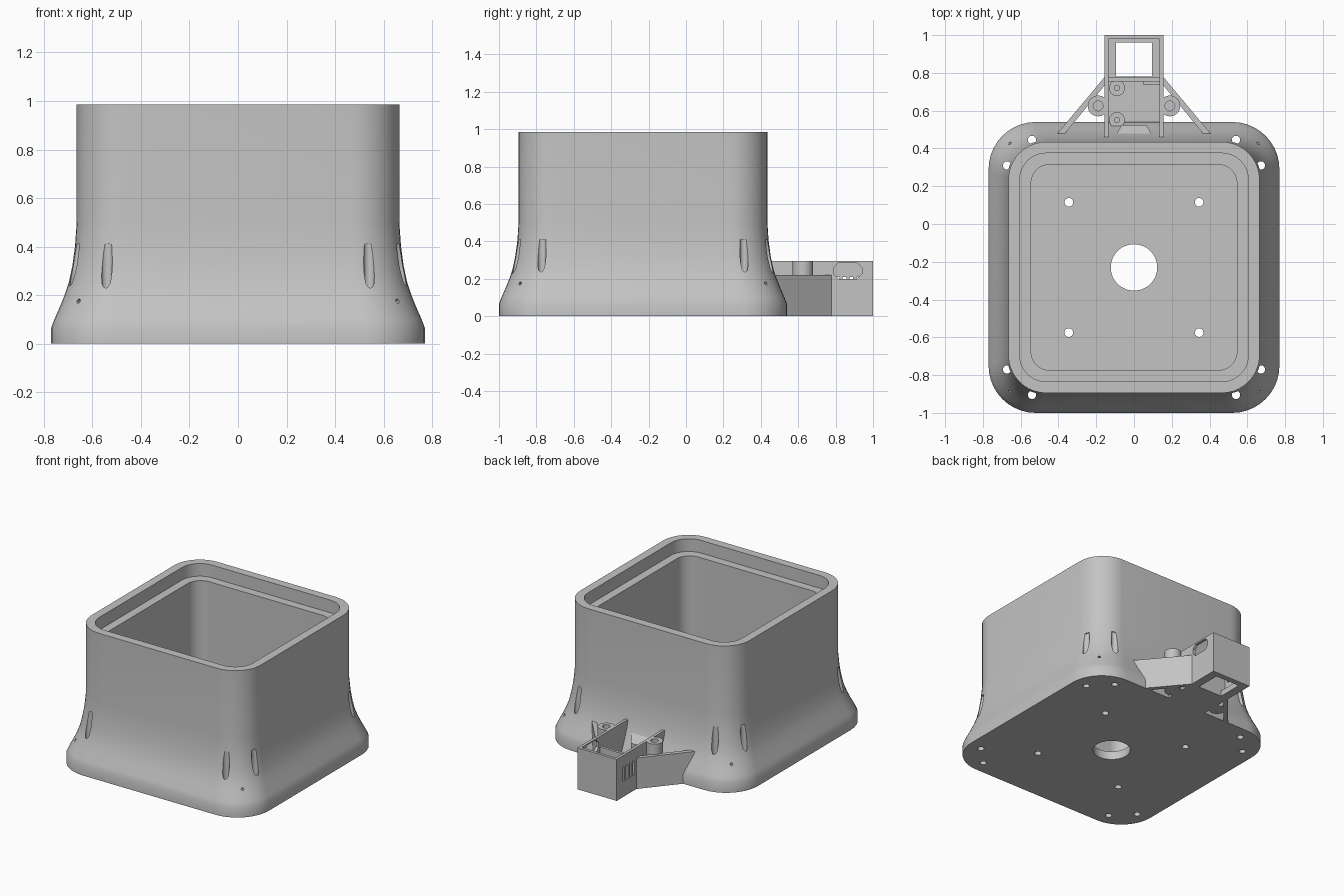
import bpy, bmesh, math
from mathutils import Matrix, Vector

if "Cube" in bpy.data.objects:
    bpy.data.objects.remove(bpy.data.objects["Cube"], do_unlink=True)

CY = -0.23          # y of the housing axis
H = 0.985           # housing height

grey = bpy.data.materials.new("light_grey")
grey.use_nodes = True
grey.diffuse_color = (0.55, 0.55, 0.55, 1)
grey.node_tree.nodes["Principled BSDF"].inputs["Base Color"].default_value = (0.55, 0.55, 0.55, 1)


def finish(name, bm):
    bmesh.ops.recalc_face_normals(bm, faces=bm.faces)
    me = bpy.data.meshes.new(name)
    bm.to_mesh(me)
    bm.free()
    ob = bpy.data.objects.new(name, me)
    bpy.context.collection.objects.link(ob)
    me.materials.append(grey)
    return ob


def smooth(ob):
    bpy.ops.object.select_all(action="DESELECT")
    ob.select_set(True)
    bpy.context.view_layer.objects.active = ob
    bpy.ops.object.shade_smooth_by_angle(angle=math.radians(30))


def box(bm, x, y, z):
    size = Vector((x[1] - x[0], y[1] - y[0], z[1] - z[0]))
    mid = Vector((sum(x), sum(y), sum(z))) / 2
    bmesh.ops.create_cube(bm, size=1, matrix=Matrix.Translation(mid) @ Matrix.Diagonal(size).to_4x4())


def cyl(bm, x, y, z, r, seg=24):
    bmesh.ops.create_cone(bm, cap_ends=True, segments=seg, radius1=r, radius2=r, depth=z[1] - z[0],
                          matrix=Matrix.Translation((x, y, sum(z) / 2)))


def prism(bm, points, offset):
    base = bm.faces.new([bm.verts.new(p) for p in points])
    out = bmesh.ops.extrude_face_region(bm, geom=[base], use_keep_orig=True)
    bmesh.ops.translate(bm, vec=offset, verts=[v for v in out["geom"] if isinstance(v, bmesh.types.BMVert)])


def cut(ob, bm):
    cutter = finish("cutter", bm)
    cutter.hide_render = True
    mod = ob.modifiers.new("cut", "BOOLEAN")
    mod.operation, mod.solver, mod.object = "DIFFERENCE", "EXACT", cutter
    dg = bpy.context.evaluated_depsgraph_get()
    me = bpy.data.meshes.new_from_object(ob.evaluated_get(dg))
    ob.modifiers.clear()
    ob.data = me
    bpy.data.objects.remove(cutter, do_unlink=True)


def rounded_ring(bm, half, r, z, steps=10):
    ring = []
    for q in range(4):
        cx, cy = ((1, 1), (-1, 1), (-1, -1), (1, -1))[q]
        for i in range(steps + 1):
            a = math.pi / 2 * (q + i / steps)
            ring.append(bm.verts.new((cx * (half - r) + r * math.cos(a),
                                      CY + cy * (half - r) + r * math.sin(a), z)))
    return ring


# Housing: flared outside, stepped rim and deep square cavity (half width, corner radius, height)
profile = [(0.77, 0.25, 0), (0.77, 0.25, 0.065), (0.757, 0.245, 0.1), (0.735, 0.235, 0.15),
           (0.715, 0.225, 0.2), (0.698, 0.215, 0.25), (0.683, 0.205, 0.32), (0.672, 0.2, 0.4),
           (0.665, 0.2, 0.5), (0.665, 0.2, H), (0.605, 0.14, H), (0.605, 0.14, H - 0.09),
           (0.545, 0.1, H - 0.09), (0.545, 0.1, 0.06)]
bm = bmesh.new()
rings = [rounded_ring(bm, *p) for p in profile]
for a, b in zip(rings, rings[1:]):
    n = len(a)
    for i in range(n):
        bm.faces.new((a[i], a[(i + 1) % n], b[(i + 1) % n], b[i]))
bm.faces.new(rings[0])
bm.faces.new(rings[-1])
housing = finish("housing", bm)

# Drain hole, floor screw holes, flange screw channels and corner dimples
bm = bmesh.new()
cyl(bm, 0, CY, (-0.1, 0.2), 0.123, 48)
for sx in (-1, 1):
    for sy in (-1, 1):
        cyl(bm, sx * 0.345, CY + sy * 0.345, (-0.1, 0.2), 0.023)
        cyl(bm, sx * 0.54, CY + sy * 0.675, (-0.1, 0.41), 0.022)
        cyl(bm, sx * 0.672, CY + sy * 0.54, (-0.1, 0.41), 0.022)
        aim = Vector((sx, sy, 0)).to_track_quat("Z", "Y").to_matrix().to_4x4()
        bmesh.ops.create_cone(bm, cap_ends=True, segments=12, radius1=0.009, radius2=0.009, depth=0.1,
                              matrix=Matrix.Translation((sx * 0.66, CY + sy * 0.66, 0.175)) @ aim)
cut(housing, bm)
smooth(housing)

# Connector dock at the rear
bm = bmesh.new()
box(bm, (-0.155, 0.155), (0.755, 1.0), (0, 0.295))
dock = finish("connector_dock", bm)
bm = bmesh.new()
box(bm, (-0.135, 0.135), (0.775, 0.98), (0.04, 0.4))
cut(dock, bm)
bm = bmesh.new()
box(bm, (-0.095, 0.095), (0.78, 0.96), (-0.1, 0.1))
cut(dock, bm)
bm = bmesh.new()
box(bm, (-0.135, 0.135), (0.7, 0.79), (0.22, 0.4))
cut(dock, bm)
# Chamfered port on one side, vent slots on the other
bm = bmesh.new()
c = 0.025
port = [(0.79 + c, 0.2), (0.94 - c, 0.2), (0.94, 0.2 + c), (0.94, 0.285 - c),
        (0.94 - c, 0.285), (0.79 + c, 0.285), (0.79, 0.285 - c), (0.79, 0.2 + c)]
prism(bm, [(0.12, y, z) for y, z in port], (0.1, 0, 0))
for i in range(4):
    y = 0.81 + i * 0.037
    box(bm, (-0.2, -0.12), (y - 0.01, y + 0.01), (0.11, 0.21))
cut(dock, bm)

# Bay side walls, floor and end block
bm = bmesh.new()
for s in (-1, 1):
    box(bm, sorted((s * 0.135, s * 0.155)), (0.46, 0.756), (0, 0.295))
box(bm, (-0.135, 0.135), (0.46, 0.755), (0, 0.05))
box(bm, (0.05, 0.135), (0.735, 0.755), (0.05, 0.2))
finish("bay_walls", bm)

# Sloped cable ramp against the flare
bm = bmesh.new()
for s in (-1, 1):
    for x, y, z in ((0.09, 0.48, 0.22), (0.065, 0.525, 0.17)):
        for h in (0.05, z):
            bm.verts.new((s * x, y, h))
bmesh.ops.convex_hull(bm, input=bm.verts)
finish("cable_ramp", bm)

# Small posts inside the bay
bm = bmesh.new()
for y in (0.72, 0.55):
    cyl(bm, -0.09, y, (0.04, 0.12), 0.042)
posts = finish("bay_posts", bm)
bm = bmesh.new()
for y in (0.72, 0.55):
    cyl(bm, -0.09, y, (0.07, 0.2), 0.014)
cut(posts, bm)
smooth(posts)

# Diagonal braces and outer screw bosses
for s, side in ((1, "left"), (-1, "right")):
    bm = bmesh.new()
    prism(bm, [(s * x, y, 0) for x, y in ((0.15, 0.785), (0.405, 0.48), (0.365, 0.48), (0.15, 0.74))],
          (0, 0, 0.22))
    finish(side + "_brace", bm)
    bm = bmesh.new()
    cyl(bm, s * 0.19, 0.625, (0, 0.295), 0.055, 32)
    boss = finish(side + "_boss", bm)
    bm = bmesh.new()
    cyl(bm, s * 0.19, 0.625, (0.1, 0.4), 0.026)
    cut(boss, bm)
    # Trim the boss flush with the inner wall face
    bm = bmesh.new()
    box(bm, sorted((s * 0.05, s * 0.145)), (0.5, 0.72), (-0.1, 0.4))
    cut(boss, bm)
    smooth(boss)
